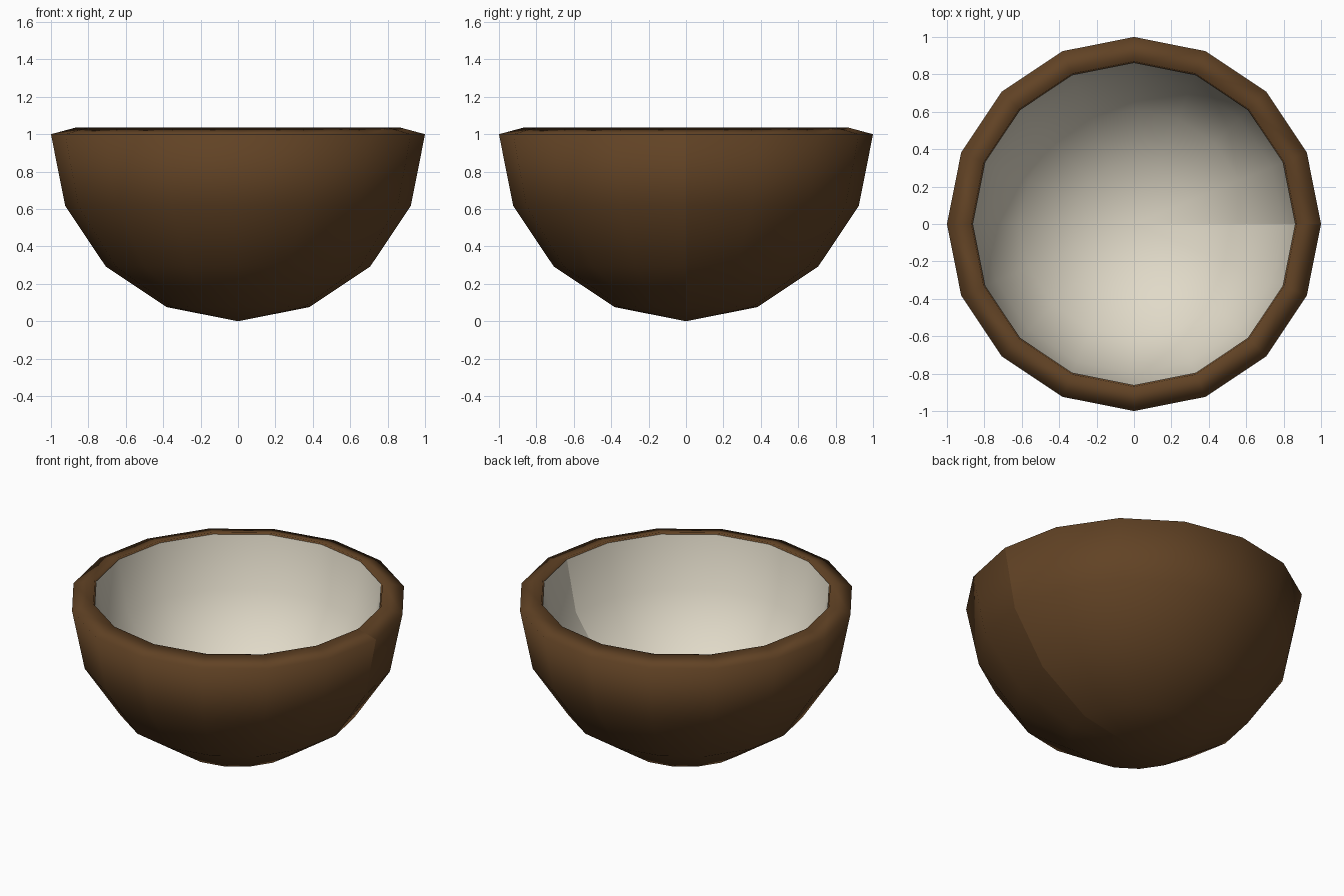
import bpy
import bmesh
from math import sin, cos, pi

SIDES = 16   # segments around the bowl
RINGS = 4    # bands from the bottom tip to the rim


def flat_material(name, color):
    mat = bpy.data.materials.new(name)
    mat.use_nodes = True
    mat.diffuse_color = color
    bsdf = next(n for n in mat.node_tree.nodes if n.type == 'BSDF_PRINCIPLED')
    bsdf.inputs["Base Color"].default_value = color
    bsdf.inputs["Roughness"].default_value = 0.8
    return mat


def half_sphere_profile(radius, center_z):
    """Radius and height pairs from the bottom tip up to the equator."""
    angles = [i * pi / 2 / RINGS for i in range(RINGS + 1)]
    return [(radius * sin(a), center_z - radius * cos(a)) for a in angles]


def revolve(name, profile, mat, inward=False):
    """Turn a profile, starting on the axis, into a smooth shell."""
    bm = bmesh.new()
    tip = bm.verts.new((0, 0, profile[0][1]))
    rings = []
    for r, z in profile[1:]:
        turns = [2 * pi * j / SIDES for j in range(SIDES)]
        rings.append([bm.verts.new((r * cos(t), r * sin(t), z)) for t in turns])

    for j in range(SIDES):
        k = (j + 1) % SIDES
        bm.faces.new((tip, rings[0][k], rings[0][j]))
        for low, high in zip(rings, rings[1:]):
            bm.faces.new((low[j], low[k], high[k], high[j]))

    for face in bm.faces:
        face.smooth = True
    if inward:
        bmesh.ops.reverse_faces(bm, faces=bm.faces[:])

    # Shading seam along the +x side
    for edge in bm.edges:
        if all(abs(v.co.y) < 1e-5 and v.co.x > -1e-5 for v in edge.verts):
            edge.smooth = False

    mesh = bpy.data.meshes.new(name)
    bm.to_mesh(mesh)
    bm.free()
    mesh.materials.append(mat)
    obj = bpy.data.objects.new(name, mesh)
    bpy.context.collection.objects.link(obj)
    return obj


cube = bpy.data.objects.get("Cube")
if cube:
    bpy.data.objects.remove(cube, do_unlink=True)

brown = flat_material("dark_brown", (0.12, 0.055, 0.018, 1))
cream = flat_material("cream_white", (0.75, 0.70, 0.58, 1))

# Outer shell, with a sloped lip that turns down inside the bowl
lip = [(0.87, 1.035), (0.862, 0.99)]
revolve("outer_shell", half_sphere_profile(1.0, 1.0) + lip, brown)

# Pale lining
revolve("inner_lining", half_sphere_profile(0.863, 1.026), cream, inward=True)
